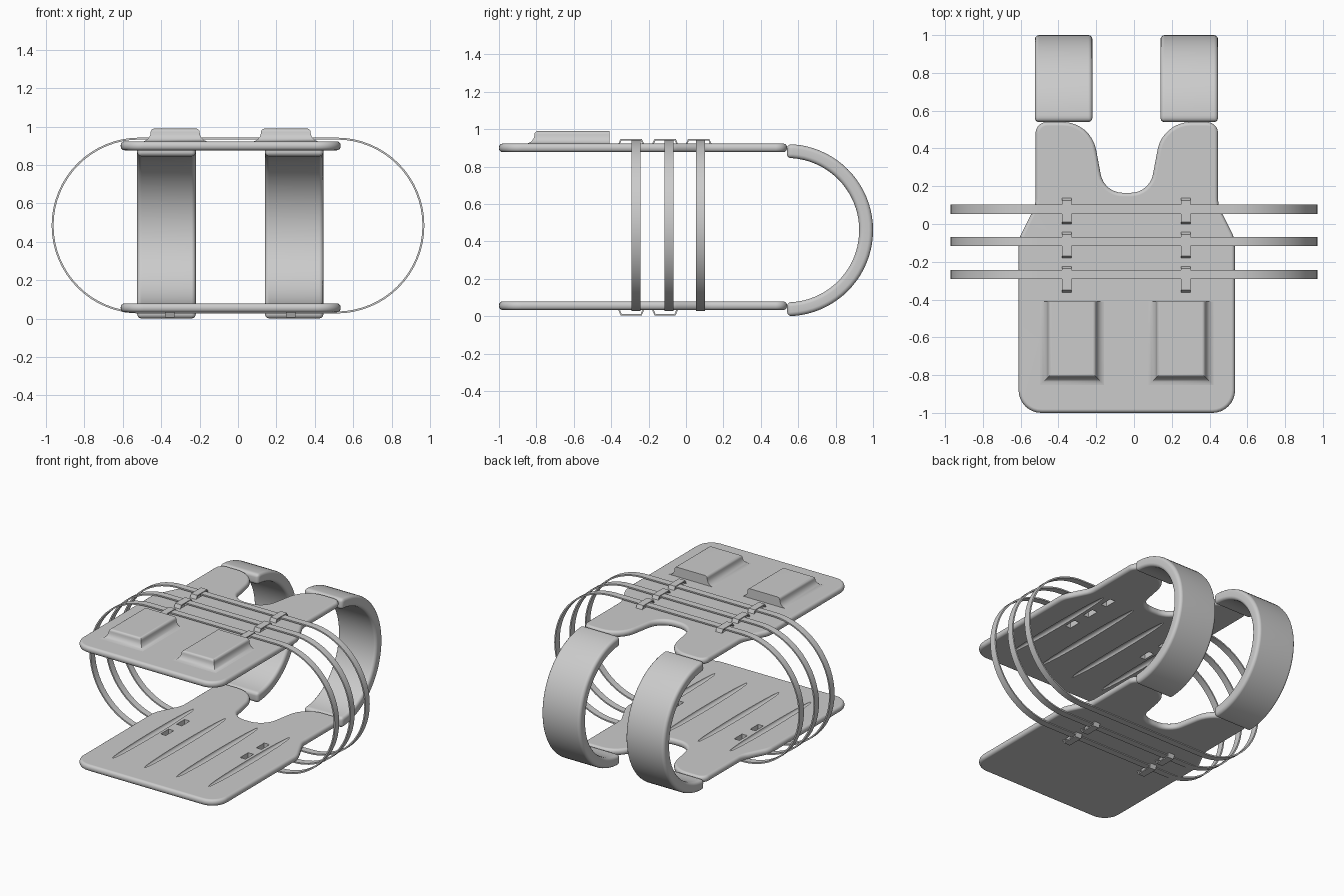
import bpy, bmesh
from math import sin, cos, pi, radians, tan
from mathutils import Vector

cube = bpy.data.objects.get("Cube")
if cube:
    bpy.data.objects.remove(cube, do_unlink=True)

GREY = (0.6, 0.6, 0.6, 1)
mat = bpy.data.materials.new("plain grey")
mat.use_nodes = True
mat.diffuse_color = GREY
mat.node_tree.nodes["Principled BSDF"].inputs["Base Color"].default_value = GREY

CX = -0.038                      # centre line of the plates
LOW, HIGH, THICK = 0.033, 0.877, 0.046
CLIP_X = (-0.355, 0.275)
CLIP_Y = (-0.293, -0.112, 0.068)


def make(name, bm):
    bmesh.ops.recalc_face_normals(bm, faces=bm.faces)
    mesh = bpy.data.meshes.new(name)
    bm.to_mesh(mesh)
    bm.free()
    mesh.materials.append(mat)
    ob = bpy.data.objects.new(name, mesh)
    bpy.context.collection.objects.link(ob)
    return ob


def activate(ob):
    bpy.ops.object.select_all(action='DESELECT')
    ob.select_set(True)
    bpy.context.view_layer.objects.active = ob


def add_bevel(ob, width, segments=4):
    m = ob.modifiers.new("bevel", 'BEVEL')
    m.width, m.segments = width, segments
    m.limit_method, m.angle_limit = 'ANGLE', radians(40)


def finish(ob):
    activate(ob)
    for m in list(ob.modifiers):
        bpy.ops.object.modifier_apply(modifier=m.name)
    bpy.ops.object.shade_smooth_by_angle(angle=radians(32))
    ob.modifiers.new("normals", 'WEIGHTED_NORMAL').keep_sharp = True


def fillet(corners):
    """Round the inner corners (x, y, radius) of an open polyline."""
    out = [Vector(corners[0][:2])]
    for a, b, c in zip(corners, corners[1:], corners[2:]):
        p = Vector(b[:2])
        u = (Vector(a[:2]) - p).normalized()
        v = (Vector(c[:2]) - p).normalized()
        half = u.angle(v) / 2
        mid = p + (u + v).normalized() * b[2] / sin(half)
        start = p + u * b[2] / tan(half)
        end = p + v * b[2] / tan(half)
        for i in range(9):
            d = (start - mid).normalized().slerp((end - mid).normalized(), i / 8)
            out.append(mid + d * b[2])
    out.append(Vector(corners[-1][:2]))
    return out


def strip(name, path, place, lo, hi, thickness, closed=False, bevel=0):
    """Ribbon along a path, widened from lo to hi and thickened evenly."""
    bm = bmesh.new()
    rows = [[bm.verts.new(place(p, w)) for w in (lo, hi)] for p in path]
    pairs = list(zip(rows, rows[1:])) + ([(rows[-1], rows[0])] if closed else [])
    for a, b in pairs:
        bm.faces.new((a[0], a[1], b[1], b[0]))
    ob = make(name, bm)
    m = ob.modifiers.new("thickness", 'SOLIDIFY')
    m.thickness, m.offset, m.use_even_offset = thickness, 0, True
    if bevel:
        add_bevel(ob, bevel, 3)
    finish(ob)
    return ob


def cut(target, cutter):
    m = target.modifiers.new("cut", 'BOOLEAN')
    m.operation, m.solver, m.object = 'DIFFERENCE', 'EXACT', cutter
    activate(target)
    bpy.ops.object.modifier_apply(modifier=m.name)
    bpy.data.objects.remove(cutter, do_unlink=True)


def plate(name, z, inner_z, slot_ys):
    # forked outline, mirrored about the centre line
    half = fillet([(0, -1, 0), (0.573, -1, 0.12), (0.573, -0.08, 0.15),
                   (0.483, 0.1, 0.15), (0.483, 0.54, 0.06),
                   (0.19, 0.54, 0.18), (0.12, 0.165, 0.12), (0, 0.165, 0)])
    outline = half[1:-1] + [Vector((-p.x, p.y)) for p in reversed(half[1:-1])]
    bm = bmesh.new()
    face = bm.faces.new([bm.verts.new((CX + p.x, p.y, z)) for p in outline])
    top = bmesh.ops.extrude_face_region(bm, geom=[face])["geom"]
    bmesh.ops.translate(bm, vec=(0, 0, THICK),
                        verts=[g for g in top if isinstance(g, bmesh.types.BMVert)])
    ob = make(name, bm)
    add_bevel(ob, 0.02)
    activate(ob)
    bpy.ops.object.modifier_apply(modifier="bevel")
    # long tapering grooves on the inner face
    for i in range(4):
        bpy.ops.mesh.primitive_uv_sphere_add(
            segments=16, ring_count=24, rotation=(pi / 2, 0, 0),
            location=(CX - 0.38 + i * 0.253, -0.36, inner_z))
        groove = bpy.context.object
        groove.scale = (0.024, 0.02, 0.46)
        bpy.context.view_layer.update()
        cut(ob, groove)
    # slots under the clips
    for x in CLIP_X:
        for y in slot_ys:
            bpy.ops.mesh.primitive_cube_add(size=1, location=(x, y, z + THICK / 2))
            slot = bpy.context.object
            slot.scale = (0.042, 0.09, 0.2)
            bpy.context.view_layer.update()
            cut(ob, slot)
    finish(ob)


plate("lower_plate", LOW, LOW + THICK, CLIP_Y[:2])
plate("upper_plate", HIGH, HIGH, CLIP_Y)

# curved straps joining the two plates at the back
arc = [(0.54 + 0.423 * cos(a), 0.46 + 0.423 * sin(a))
       for a in [pi / 2 - pi * i / 40 for i in range(41)]]
for side, lo, hi in (("right", -0.525, -0.22), ("left", 0.14, 0.445)):
    strip(side + "_strap", arc, lambda p, w: (w, p[0], p[1]), lo, hi, 0.074, bevel=0.022)

# thin elastic loops around both plates
loop = []
for sx, first in ((1, -pi / 2), (-1, pi / 2)):
    for i in range(33):
        a = first + pi * i / 32
        loop.append((sx * 0.513 + 0.453 * cos(a), 0.485 + 0.453 * sin(a)))
for n, y in enumerate((-0.268, -0.092, 0.078)):
    strip(f"elastic_loop_{n + 1}", loop, lambda p, w: (p[0], w, p[1]),
          y - 0.024, y + 0.024, 0.01, closed=True)

# small bridges holding the loops
for label, base, rise, ys in (("upper", HIGH + THICK - 0.004, 0.025, CLIP_Y),
                              ("lower", LOW + 0.004, -0.028, CLIP_Y[:2])):
    for x in CLIP_X:
        for y in ys:
            path = [(y - 0.066, base), (y - 0.054, base + rise),
                    (y + 0.054, base + rise), (y + 0.066, base)]
            strip(label + "_clip", path, lambda p, w: (w, p[0], p[1]),
                  x - 0.025, x + 0.025, 0.008)

# raised pads, flared into the plate at the front and sides
for side, x0, x1 in (("right", -0.455, -0.2), ("left", 0.12, 0.378)):
    bm = bmesh.new()
    rings = []
    flare = [(0.05 * (1 - sin(a)), 0.972 - 0.05 * cos(a))
             for a in [pi / 2 * i / 6 for i in range(7)]]
    crown = [(-0.018 * (1 - cos(a)), 0.972 + 0.018 * sin(a))
             for a in [pi / 2 * i / 4 for i in range(1, 5)]]
    for o, z in flare + crown:
        rings.append([bm.verts.new(c) for c in (
            (x0 - o, -0.41, z), (x0 - o, -0.81 - o, z),
            (x1 + o, -0.81 - o, z), (x1 + o, -0.41, z))])
    for a, b in zip(rings, rings[1:]):
        for i in range(4):
            j = (i + 1) % 4
            bm.faces.new((a[i], a[j], b[j], b[i]))
    bm.faces.new(rings[0])
    bm.faces.new(rings[-1])
    finish(make(side + "_pad", bm))
